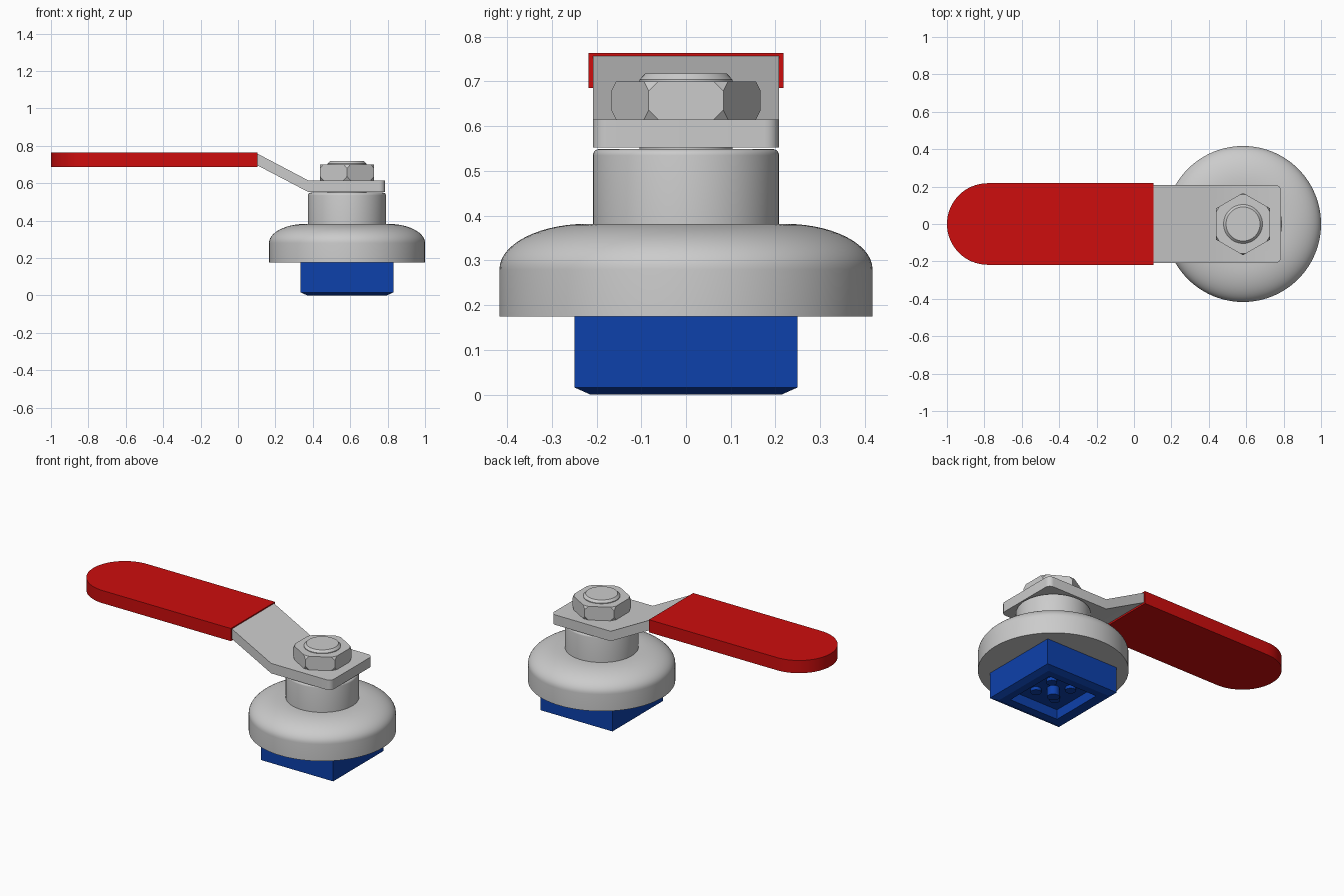
import bpy, bmesh, math
from mathutils import Matrix

if "Cube" in bpy.data.objects:
    bpy.data.objects.remove(bpy.data.objects["Cube"])

CX = 0.583  # spindle axis in x


def material(name, rgb):
    m = bpy.data.materials.new(name)
    m.diffuse_color = (*rgb, 1)
    m.use_nodes = True
    m.node_tree.nodes["Principled BSDF"].inputs["Base Color"].default_value = m.diffuse_color
    return m


STEEL = material("light grey steel", (0.6, 0.6, 0.6))
RED = material("red grip", (0.61, 0.004, 0.004))
BLUE = material("blue plastic", (0.004, 0.052, 0.41))


def finish(name, bm, mat, smooth=False):
    bmesh.ops.recalc_face_normals(bm, faces=bm.faces)
    me = bpy.data.meshes.new(name)
    bm.to_mesh(me)
    bm.free()
    me.materials.append(mat)
    ob = bpy.data.objects.new(name, me)
    bpy.context.collection.objects.link(ob)
    if smooth:
        bpy.ops.object.select_all(action='DESELECT')
        ob.select_set(True)
        bpy.context.view_layer.objects.active = ob
        bpy.ops.object.shade_smooth_by_angle(angle=math.radians(30))
    return ob


def lathe(name, profile, mat, x=CX, y=0, n=96):
    """Closed solid of revolution from (radius, z) points, capped at both ends."""
    bm = bmesh.new()
    rings = [[bm.verts.new((x + r * math.cos(2 * math.pi * i / n),
                            y + r * math.sin(2 * math.pi * i / n), z)) for i in range(n)]
             for r, z in profile]
    for a, b in zip(rings, rings[1:]):
        for i in range(n):
            j = (i + 1) % n
            bm.faces.new((a[i], a[j], b[j], b[i]))
    bm.faces.new(rings[0])
    bm.faces.new(rings[-1])
    return finish(name, bm, mat, True)


def prism(points, offset):
    """Extrude a polygon of 3D points by an offset vector."""
    bm = bmesh.new()
    f = bm.faces.new([bm.verts.new(p) for p in points])
    r = bmesh.ops.extrude_face_region(bm, geom=[f])
    bmesh.ops.translate(bm, vec=offset, verts=[v for v in r['geom'] if isinstance(v, bmesh.types.BMVert)])
    return bm


def arc(cx, cz, rx, rz, n):
    return [(cx + rx * math.cos(math.pi / 2 * i / n), cz + rz * math.sin(math.pi / 2 * i / n))
            for i in range(n + 1)]


# Domed body, neck, thin washer and stud
lathe("domed_body", [(0.417, 0.175)] + arc(0.22, 0.28, 0.197, 0.102, 14), STEEL)
lathe("neck", [(0.208, 0.37)] + arc(0.194, 0.535, 0.014, 0.014, 4), STEEL)
lathe("washer", [(0.104, 0.54), (0.104, 0.56)], STEEL)
lathe("stud", [(0.104, 0.6), (0.104, 0.704), (0.091, 0.718)], STEEL, n=48)

# Hex nut with clipped corners
hexagon = [(CX + 0.167 * math.sin(math.pi * i / 3), 0.167 * math.cos(math.pi * i / 3), 0.615)
           for i in range(6)]
bm = prism(hexagon, (0, 0, 0.085))
bmesh.ops.bevel(bm, geom=bm.verts[:], offset=0.021, affect='VERTICES', segments=1, profile=0.5)
finish("hex_nut", bm, STEEL)

# Cranked lever plate with rounded end corners
side = [(0.787, 0.553), (0.375, 0.553), (0.10, 0.697), (0.05, 0.70),
        (0.05, 0.757), (0.105, 0.757), (0.375, 0.615), (0.787, 0.615)]
bm = prism([(x, -0.208, z) for x, z in side], (0, 0.416, 0))
ends = [e for e in bm.edges if all(v.co.x > 0.78 for v in e.verts)
        and abs(e.verts[0].co.z - e.verts[1].co.z) > 0.01]
bmesh.ops.bevel(bm, geom=ends, offset=0.032, affect='EDGES', segments=6, profile=0.5)
finish("lever_plate", bm, STEEL, True)

# Red grip with half-round end
outline = [(0.103, 0.218, 0.685)]
for i in range(33):
    a = math.pi / 2 + math.pi * i / 32
    outline.append((-0.782 + 0.218 * math.cos(a), 0.218 * math.sin(a), 0.685))
outline.append((0.103, -0.218, 0.685))
finish("grip", prism(outline, (0, 0, 0.079)), RED, True)

# Blue square block: chamfered foot and square recess below
bm = bmesh.new()
levels = [(0.249, 0.177), (0.249, 0.016), (0.213, 0.0), (0.168, 0.0), (0.168, 0.06)]
rings = [[bm.verts.new((CX + sx * h, sy * h, z)) for sx, sy in ((1, 1), (-1, 1), (-1, -1), (1, -1))]
         for h, z in levels]
for a, b in zip(rings, rings[1:]):
    for i in range(4):
        j = (i + 1) % 4
        bm.faces.new((a[i], a[j], b[j], b[i]))
bm.faces.new(rings[0])
bm.faces.new(rings[-1])
finish("square_block", bm, BLUE)

# Centre post and four small pegs in the recess
lathe("centre_post", [(0.035, 0.005), (0.035, 0.065)], BLUE, n=32)
for i, (sx, sy) in enumerate(((1, 1), (-1, 1), (-1, -1), (1, -1))):
    lathe(f"peg_{i + 1}", [(0.03, 0.04), (0.03, 0.065)], BLUE, CX + sx * 0.068, sy * 0.068, 32)
